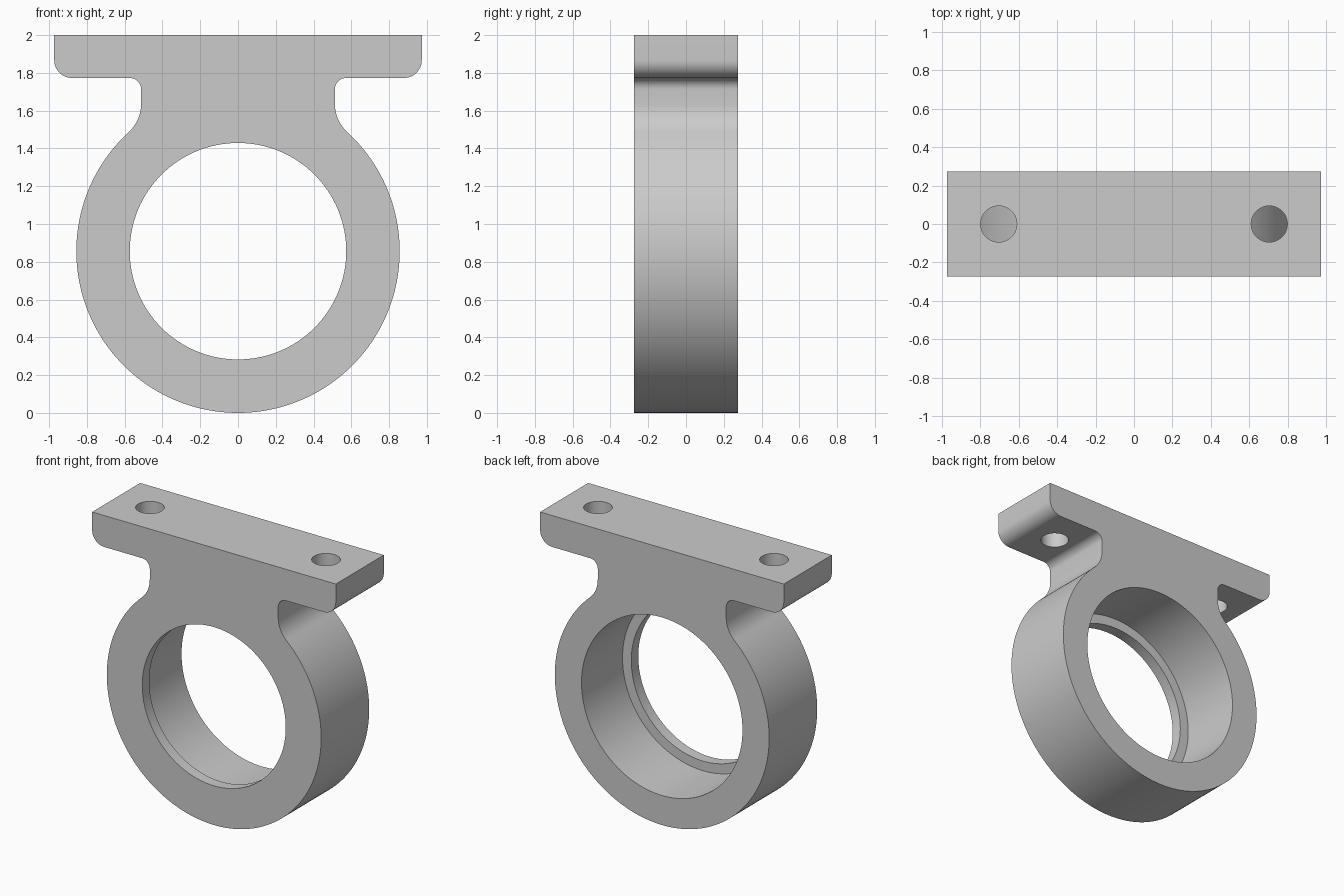
import bpy
import bmesh
from math import pi, sin, cos, sqrt, atan2, radians

cube = bpy.data.objects.get("Cube")
if cube:
    bpy.data.objects.remove(cube, do_unlink=True)

# Main dimensions
RING_R, TOP, HALF_DEPTH = 0.856, 2.0, 0.274
LIP_R, BORE_R, LIP_THICKNESS = 0.573, 0.643, 0.08
FLANGE_X, FLANGE_Z, CORNER_R = 0.973, 1.773, 0.095
NECK_X, NECK_TOP_R, NECK_LOW_R = 0.513, 0.06, 0.2
HOLE_X, HOLE_R = 0.703, 0.094

grey = bpy.data.materials.new("plain grey")
grey.use_nodes = True
colour = (0.6, 0.6, 0.6, 1.0)
grey.diffuse_color = colour
grey.node_tree.nodes["Principled BSDF"].inputs["Base Color"].default_value = colour


def arc(cx, cz, r, start, end, steps):
    return [(cx + r * cos(start + (end - start) * i / steps),
             cz + r * sin(start + (end - start) * i / steps))
            for i in range(steps + 1)]


def cylinder_cutter(radius, depth, location, rotation=(0, 0, 0), sides=96):
    bpy.ops.mesh.primitive_cylinder_add(vertices=sides, radius=radius, depth=depth,
                                        location=location, rotation=rotation)
    cutter = bpy.context.object
    cutter.name = "cutter"
    cutter.hide_render = True
    return cutter


# Right half of the outline, from the ring's lowest point up to the flange
low_x = NECK_X + NECK_LOW_R
rise = sqrt((RING_R + NECK_LOW_R) ** 2 - low_x ** 2)
tangent = atan2(rise, low_x)
half = arc(0, RING_R, RING_R, -pi / 2, tangent, 64)
half += arc(low_x, RING_R + rise, NECK_LOW_R, tangent - pi, -pi, 12)[1:]
half += arc(NECK_X + NECK_TOP_R, FLANGE_Z - NECK_TOP_R, NECK_TOP_R, pi, pi / 2, 10)
half += arc(FLANGE_X - CORNER_R, FLANGE_Z + CORNER_R, CORNER_R, -pi / 2, 0, 12)
half.append((FLANGE_X, TOP))
outline = half + [(-x, z) for x, z in reversed(half[1:])]

# Bracket body: the mirrored outline extruded front to back
bm = bmesh.new()
front = bm.faces.new([bm.verts.new((x, -HALF_DEPTH, z)) for x, z in outline])
extruded = bmesh.ops.extrude_face_region(bm, geom=[front], use_keep_orig=True)
back = [v for v in extruded["geom"] if isinstance(v, bmesh.types.BMVert)]
bmesh.ops.translate(bm, verts=back, vec=(0, 2 * HALF_DEPTH, 0))
bmesh.ops.recalc_face_normals(bm, faces=bm.faces)
mesh = bpy.data.meshes.new("bearing_bracket")
bm.to_mesh(mesh)
bm.free()
body = bpy.data.objects.new("bearing_bracket", mesh)
bpy.context.collection.objects.link(body)
mesh.materials.append(grey)

# Stepped bore (narrow front lip, wider seat behind) and two bolt holes
along_y = (pi / 2, 0, 0)
seat_depth = 1.0
seat_y = -HALF_DEPTH + LIP_THICKNESS + seat_depth / 2
cutters = [cylinder_cutter(LIP_R, 2, (0, 0, RING_R), along_y, 128),
           cylinder_cutter(BORE_R, seat_depth, (0, seat_y, RING_R), along_y, 128)]
cutters += [cylinder_cutter(HOLE_R, 0.5, (side * HOLE_X, 0, 1.9), sides=48)
            for side in (-1, 1)]

bpy.ops.object.select_all(action='DESELECT')
body.select_set(True)
bpy.context.view_layer.objects.active = body
for cutter in cutters:
    cut = body.modifiers.new("cut", 'BOOLEAN')
    cut.operation = 'DIFFERENCE'
    cut.solver = 'EXACT'
    cut.object = cutter
    bpy.ops.object.modifier_apply(modifier=cut.name)
    bpy.data.objects.remove(cutter, do_unlink=True)

bpy.ops.object.shade_smooth_by_angle(angle=radians(25))
